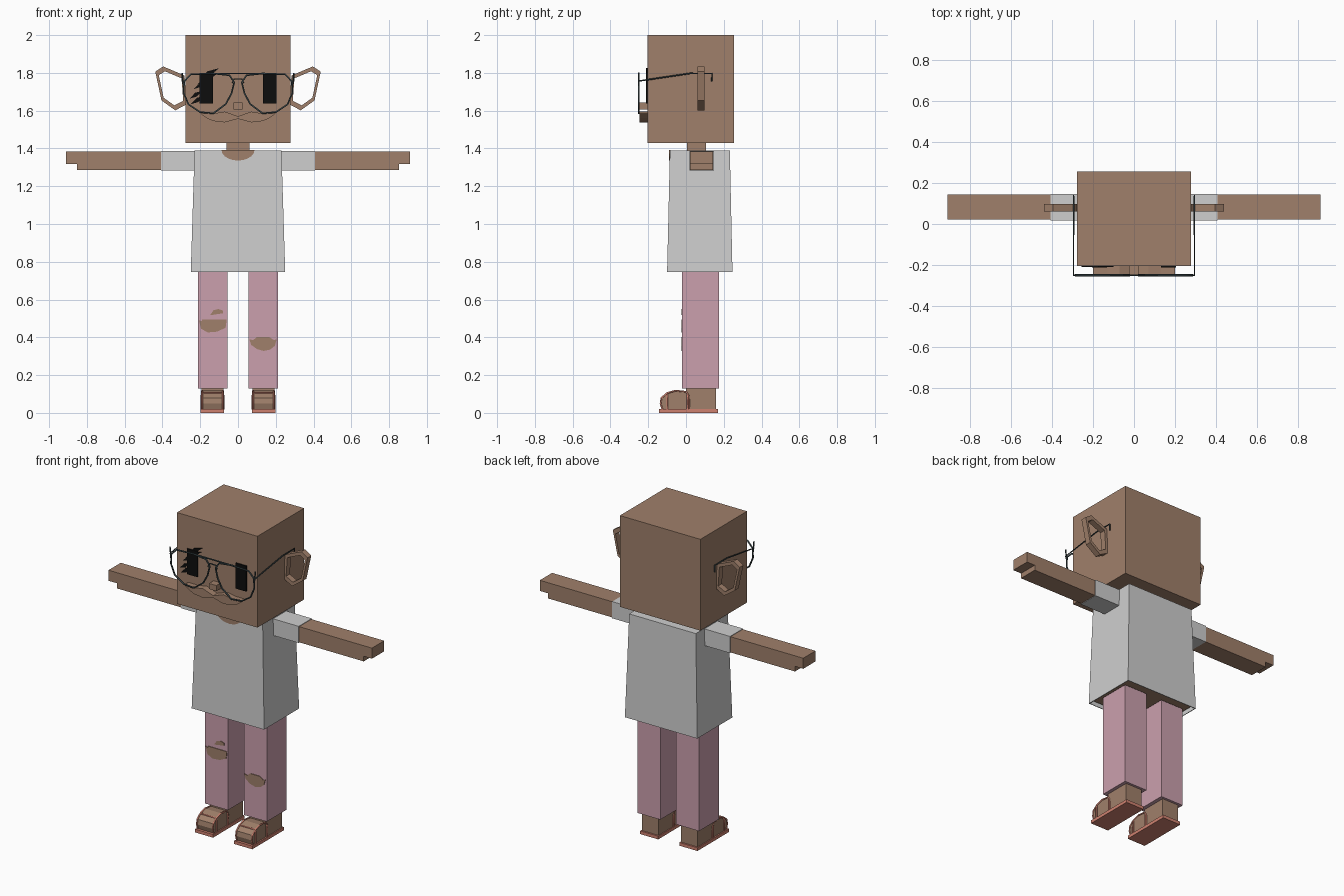
import bpy, bmesh, math
from mathutils import Vector

if "Cube" in bpy.data.objects:
    bpy.data.objects.remove(bpy.data.objects["Cube"])


def material(name, rgb):
    m = bpy.data.materials.new(name)
    m.use_nodes = True
    m.diffuse_color = (*rgb, 1)
    m.node_tree.nodes["Principled BSDF"].inputs["Base Color"].default_value = (*rgb, 1)
    return m


SKIN = material("skin brown", (0.35, 0.215, 0.145))
SHIRT = material("shirt grey", (0.62, 0.62, 0.62))
PINK = material("trouser pink", (0.6, 0.35, 0.42))
CORAL = material("sandal coral", (0.62, 0.22, 0.16))
SLATE = material("wire slate", (0.04, 0.06, 0.065))
BLACK = material("eye black", (0.004, 0.004, 0.004))


def finish(name, bm, mat):
    bmesh.ops.recalc_face_normals(bm, faces=bm.faces)
    me = bpy.data.meshes.new(name)
    bm.to_mesh(me)
    bm.free()
    me.materials.append(mat)
    ob = bpy.data.objects.new(name, me)
    bpy.context.collection.objects.link(ob)
    return ob


def box(name, x, y, z, mat):
    """Box from (min, max) ranges."""
    bm = bmesh.new()
    bmesh.ops.create_cube(bm, size=1)
    for v in bm.verts:
        v.co = [(r[0] + r[1]) / 2 + c * (r[1] - r[0]) for r, c in zip((x, y, z), v.co)]
    return finish(name, bm, mat)


def span(s, a, b):
    return sorted((s * a, s * b))


def prism(name, pts, axis, a, b, mat):
    """Outline extruded along x or y from a to b."""
    bm = bmesh.new()
    place = (lambda p, t: (p[0], t, p[1])) if axis == "y" else (lambda p, t: (t, p[0], p[1]))
    f = bm.faces.new([bm.verts.new(place(p, a)) for p in pts])
    new = bmesh.ops.extrude_face_region(bm, geom=[f])["geom"]
    shift = (0, b - a, 0) if axis == "y" else (b - a, 0, 0)
    bmesh.ops.translate(bm, vec=shift, verts=[v for v in new if isinstance(v, bmesh.types.BMVert)])
    return finish(name, bm, mat)


def wire(name, pts, radius, mat, closed=False):
    cu = bpy.data.curves.new(name, "CURVE")
    cu.dimensions = "3D"
    cu.bevel_depth = radius
    cu.bevel_resolution = 1
    cu.use_fill_caps = True
    sp = cu.splines.new("POLY")
    sp.points.add(len(pts) - 1)
    for p, co in zip(sp.points, pts):
        p.co = (*co, 1)
    sp.use_cyclic_u = closed
    cu.materials.append(mat)
    ob = bpy.data.objects.new(name, cu)
    bpy.context.collection.objects.link(ob)


def frustum(name, top, bottom, mat, open_bottom):
    """Tapered block; each end is (half x, y min, y max, z)."""
    bm = bmesh.new()
    rings = [[bm.verts.new(p) for p in ((-h, a, z), (h, a, z), (h, b, z), (-h, b, z))]
             for h, a, b, z in (top, bottom)]
    bm.faces.new(rings[0])
    if not open_bottom:
        bm.faces.new(rings[1])
    for i in range(4):
        j = (i + 1) % 4
        bm.faces.new((rings[0][i], rings[0][j], rings[1][j], rings[1][i]))
    return finish(name, bm, mat)


# Head, neck and torso
box("head", (-.278, .278), (-.205, .255), (1.43, 2), SKIN)
box("neck", (-.06, .06), (.005, .105), (1.37, 1.44), SKIN)
shirt = frustum("shirt", (.23, -.085, .232, 1.39), (.25, -.1, .246, .745), SHIRT, True)
shell = shirt.modifiers.new("cloth thickness", "SOLIDIFY")
shell.thickness = .006
frustum("torso", (.215, -.07, .215, 1.37), (.238, -.088, .234, .765), SKIN, False)
arc = [(.087 * math.cos(math.pi * i / 10), 1.391 - .055 * math.sin(math.pi * i / 10)) for i in range(11)]
prism("neckline", arc, "y", -.09, -.083, SKIN)

# Nose and moustache
box("nose", (-.025, .025), (-.25, -.2), (1.607, 1.642), SKIN)
half = [(.07, 1.595), (.13, 1.585), (.2, 1.585), (.165, 1.56), (.13, 1.545), (.07, 1.538)]
outline = [(0, 1.57)] + half + [(0, 1.557)] + [(-x, z) for x, z in reversed(half)]
prism("moustache", outline, "y", -.245, -.2, SKIN)

EAR = [(.283, 1.786), (.396, 1.834), (.438, 1.807), (.405, 1.654), (.332, 1.602), (.272, 1.633)]
LENS = [(.02, 1.75), (.045, 1.787), (.13, 1.797), (.25, 1.792), (.285, 1.755), (.288, 1.695),
        (.262, 1.633), (.2, 1.592), (.13, 1.586), (.065, 1.635), (.035, 1.69)]
TOE = [(-.125, .018), (-.135, .05), (-.13, .08), (-.1, .105), (-.055, .118), (0, .112), (.015, .09), (.018, .018)]

for s, side in ((1, "left"), (-1, "right")):
    # Ear ring
    centre = sum((Vector(p) for p in EAR), Vector((0, 0))) / len(EAR)
    bm = bmesh.new()
    loops = []
    for scale, y in ((1, .06), (1, .097), (.78, .097), (.78, .06)):
        pts = [centre + (Vector(p) - centre) * scale for p in EAR]
        loops.append([bm.verts.new((s * p.x, y, p.y)) for p in pts])
    for k in range(4):
        for i in range(len(EAR)):
            j, m = (i + 1) % len(EAR), (k + 1) % 4
            bm.faces.new((loops[k][i], loops[k][j], loops[m][j], loops[m][i]))
    finish(side + "_ear", bm, SKIN)

    # Eye and spectacles
    box(side + "_eye", span(s, .132, .204), (-.213, -.204), (1.638, 1.797), BLACK)
    wire(side + "_lens_rim", [(s * x, -.25, z) for x, z in LENS], .005, SLATE, True)
    wire(side + "_temple", [(s * .285, -.25, 1.755), (s * .295, -.25, 1.757), (s * .295, .02, 1.797),
                            (s * .295, .137, 1.797), (s * .295, .137, 1.755)], .004, SLATE)
    wire(side + "_hinge", [(s * .288, -.25, 1.73), (s * .295, -.25, 1.8)], .004, SLATE)

    # Sleeve, arm and stepped hand
    box(side + "_sleeve", span(s, .2, .407), (.018, .147), (1.283, 1.387), SHIRT)
    hand = [(.39, 1.286), (.853, 1.286), (.853, 1.318), (.91, 1.318), (.91, 1.384), (.39, 1.384)]
    prism(side + "_arm", [(s * x, z) for x, z in hand], "y", .022, .143, SKIN)

    # Trouser leg, foot and sandal
    box(side + "_trouser_leg", span(s, .055, .213), (-.02, .175), (.13, .76), PINK)
    box(side + "_heel", span(s, .078, .192), (0, .16), (.015, .14), SKIN)
    box(side + "_sole", span(s, .073, .198), (-.142, .17), (0, .02), CORAL)
    prism(side + "_toes", TOE, "x", s * .08, s * .19, SKIN)
    for x in (.08, .19):
        wire(side + "_strap_edge", [(s * x, y, z) for y, z in TOE], .005, CORAL)
    for y, z in ((-.1, .105), (.008, .104)):
        wire(side + "_strap_across", [(s * .077, y, .018), (s * .077, y, z - .012), (s * .09, y, z),
                                      (s * .18, y, z), (s * .193, y, z - .012), (s * .193, y, .018)],
             .005, CORAL)

# Spectacle bridge
wire("top_bar", [(-.13, -.25, 1.797), (.13, -.25, 1.797)], .004, SLATE)
wire("nose_bridge", [(-.032, -.25, 1.745), (-.02, -.25, 1.768), (.02, -.25, 1.768), (.032, -.25, 1.745)], .004, SLATE)

# Slashes across the right eye
for x, z, length in ((-.255, 1.67, .07), (-.235, 1.72, .1), (-.215, 1.745, .11), (-.2, 1.775, .1), (-.25, 1.64, .08)):
    dx, dz = length, length * .5
    stroke = [(x, z - .006), (x + dx * .5, z + dz * .4 - .01), (x + dx, z + dz), (x + dx * .4, z + dz * .6 + .004)]
    prism("eye_slash", stroke, "y", -.211, -.203, BLACK)

# Torn knees
prism("right_knee_tear", [(-.207, .49), (-.19, .485), (-.19, .495), (-.078, .495), (-.06, .493), (-.066, .45),
                          (-.085, .442), (-.11, .43), (-.16, .426), (-.195, .445)], "y", -.024, -.018, SKIN)
prism("right_small_tear", [(-.148, .517), (-.08, .527), (-.08, .542), (-.105, .55), (-.13, .543)],
      "y", -.024, -.018, SKIN)
prism("left_knee_tear", [(.06, .39), (.08, .385), (.1, .402), (.165, .402), (.19, .385), (.205, .39), (.195, .355),
                         (.17, .335), (.135, .328), (.1, .338), (.07, .36)], "y", -.024, -.018, SKIN)
